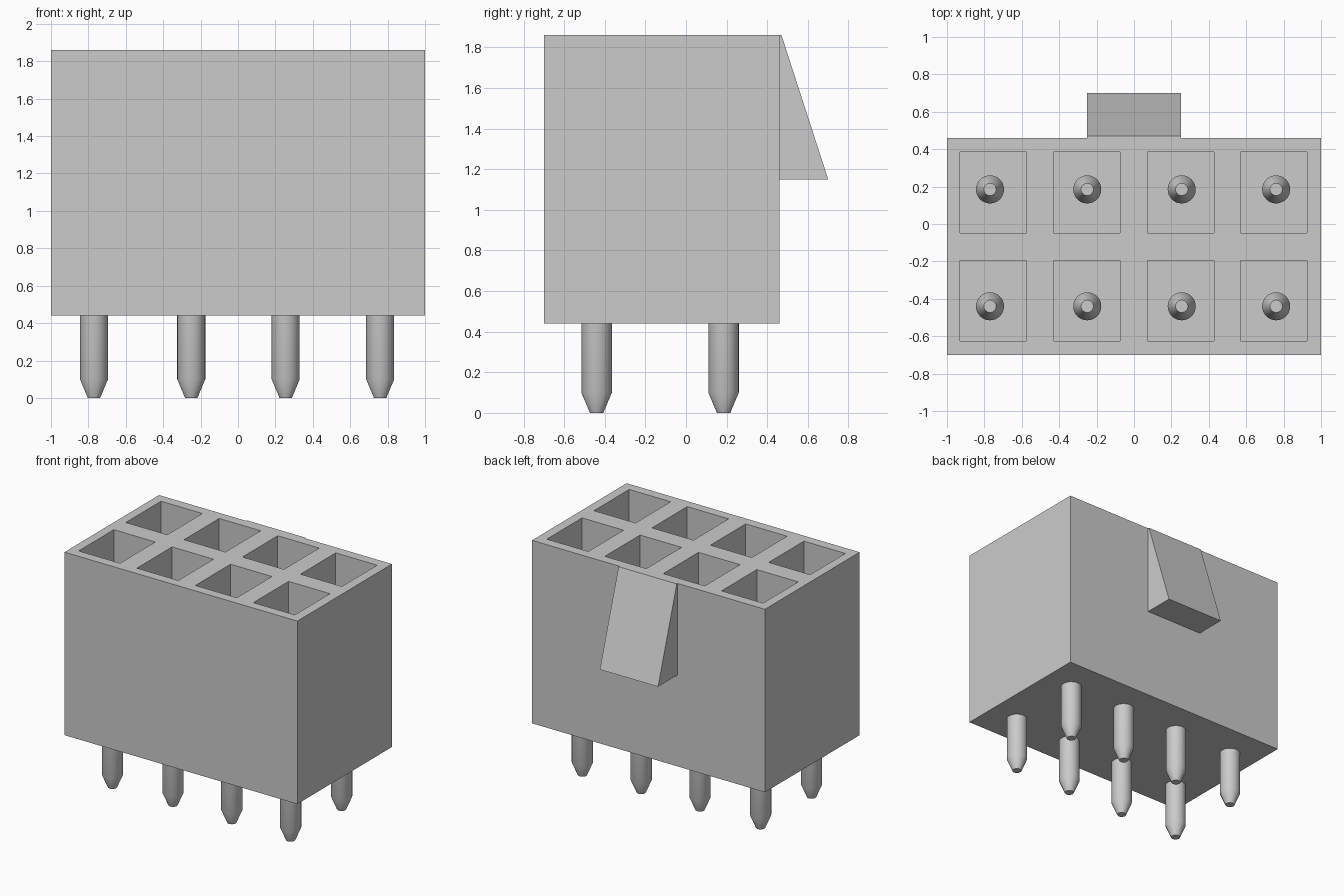
import bpy, bmesh, math
from mathutils import Matrix, Vector

cube = bpy.data.objects.get("Cube")
if cube:
    bpy.data.objects.remove(cube, do_unlink=True)

GREY = (0.6, 0.6, 0.6, 1.0)
grey = bpy.data.materials.new("plain grey")
grey.use_nodes = True
grey.diffuse_color = GREY
grey.node_tree.nodes["Principled BSDF"].inputs["Base Color"].default_value = GREY

Z_BOTTOM, Z_TOP, Z_FLOOR = 0.44, 1.86, 0.62
COLUMNS = (-0.77, -0.25, 0.255, 0.76)
PIN_ROWS = (-0.44, 0.185)
POCKET_X = (-0.752, -0.252, 0.25, 0.748)
POCKET_Y = (-0.41, 0.168)


def finish(bm, name):
    bmesh.ops.recalc_face_normals(bm, faces=bm.faces)
    mesh = bpy.data.meshes.new(name)
    bm.to_mesh(mesh)
    bm.free()
    mesh.materials.append(grey)
    obj = bpy.data.objects.new(name, mesh)
    bpy.context.collection.objects.link(obj)
    return obj


def add_box(bm, lo, hi):
    lo, hi = Vector(lo), Vector(hi)
    matrix = Matrix.Translation((lo + hi) / 2) @ Matrix.Diagonal((*(hi - lo), 1))
    bmesh.ops.create_cube(bm, size=1, matrix=matrix)


def activate(obj):
    bpy.ops.object.select_all(action='DESELECT')
    obj.select_set(True)
    bpy.context.view_layer.objects.active = obj


# Housing block
bm = bmesh.new()
add_box(bm, (-1, -0.7, Z_BOTTOM), (1, 0.46, Z_TOP))
housing = finish(bm, "housing")

# Eight square sockets cut down from the top
bm = bmesh.new()
for x in POCKET_X:
    for y in POCKET_Y:
        add_box(bm, (x - 0.178, y - 0.216, Z_FLOOR), (x + 0.178, y + 0.216, Z_TOP + 0.1))
cutter = finish(bm, "socket_cutter")
cutter.hide_render = True
cut = housing.modifiers.new("sockets", 'BOOLEAN')
cut.operation = 'DIFFERENCE'
cut.solver = 'EXACT'
cut.object = cutter
activate(housing)
bpy.ops.object.modifier_apply(modifier=cut.name)
bpy.data.objects.remove(cutter, do_unlink=True)

# Latch wedge on the back, from a side profile extruded across x
bm = bmesh.new()
profile = ((0.455, Z_TOP), (0.47, Z_TOP), (0.70, 1.15), (0.455, 1.15))
face = bm.faces.new([bm.verts.new((-0.25, y, z)) for y, z in profile])
side = bmesh.ops.extrude_face_region(bm, geom=[face], use_keep_orig=True)
moved = [g for g in side["geom"] if isinstance(g, bmesh.types.BMVert)]
bmesh.ops.translate(bm, verts=moved, vec=(0.5, 0, 0))
finish(bm, "latch_wedge")

# Round contact pins, tapered at both ends
SIDES = 32
PIN_PROFILE = ((0.033, 0), (0.075, 0.10), (0.075, 1.30), (0.033, 1.40))
for row, y in zip(("front", "back"), PIN_ROWS):
    for i, x in enumerate(COLUMNS):
        bm = bmesh.new()
        rings = []
        for r, z in PIN_PROFILE:
            angles = [math.tau * k / SIDES for k in range(SIDES)]
            rings.append([bm.verts.new((x + r * math.cos(a), y + r * math.sin(a), z))
                          for a in angles])
        for low, high in zip(rings, rings[1:]):
            for k in range(SIDES):
                n = (k + 1) % SIDES
                bm.faces.new((low[k], low[n], high[n], high[k]))
        bm.faces.new(rings[0])
        bm.faces.new(rings[-1])
        pin = finish(bm, f"{row}_pin_{i + 1}")
        activate(pin)
        bpy.ops.object.shade_smooth_by_angle(angle=math.radians(30))
